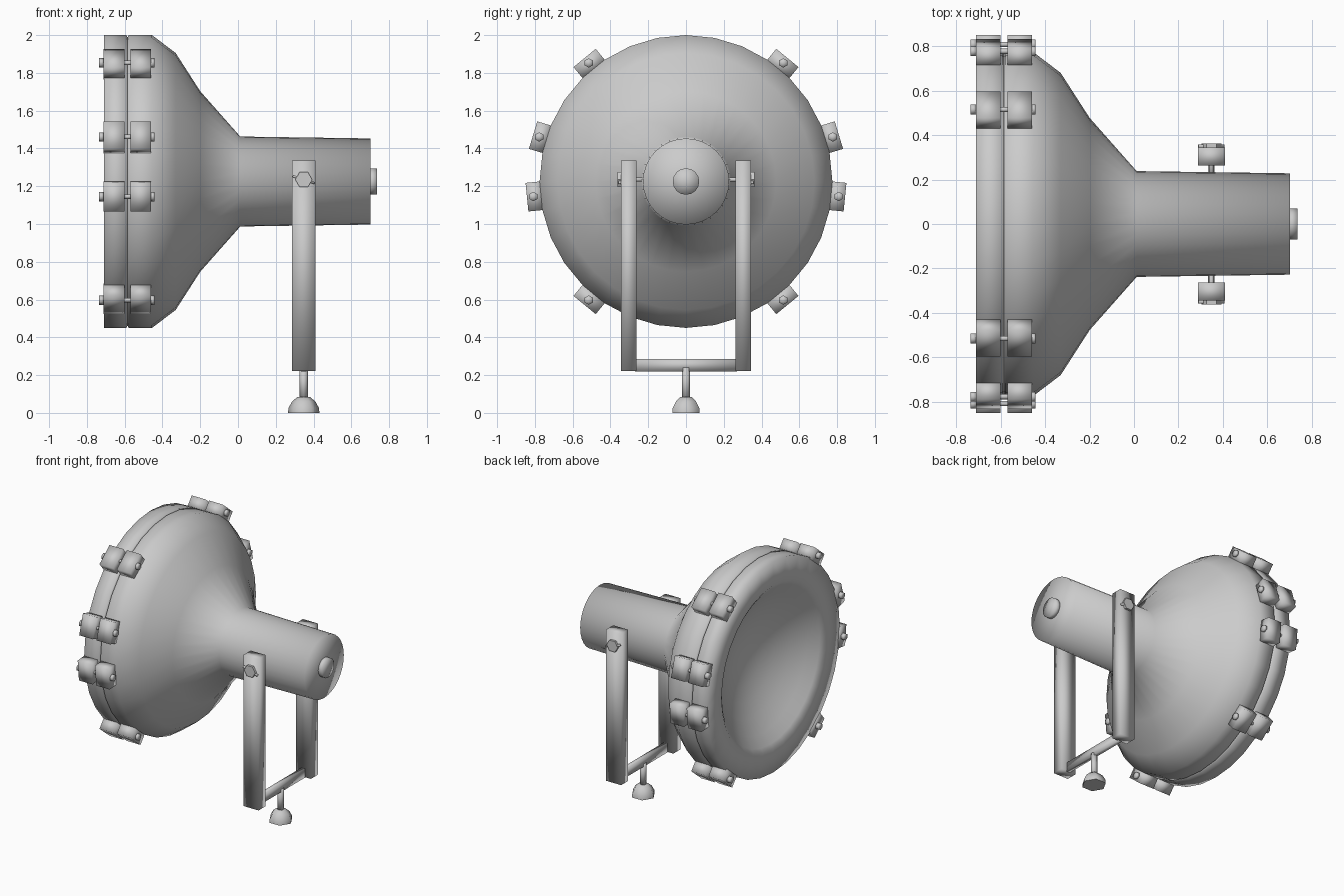
import bpy, bmesh, math
from mathutils import Matrix, Vector

if "Cube" in bpy.data.objects:
    bpy.data.objects.remove(bpy.data.objects["Cube"])

CZ = 1.225   # height of the lamp axis
SX = 0.348   # x position of the stand


def finish(name, bm, angle=None):
    bmesh.ops.remove_doubles(bm, verts=bm.verts, dist=1e-5)
    bmesh.ops.recalc_face_normals(bm, faces=bm.faces)
    me = bpy.data.meshes.new(name)
    bm.to_mesh(me)
    bm.free()
    ob = bpy.data.objects.new(name, me)
    bpy.context.collection.objects.link(ob)
    if angle is None:
        me.shade_smooth()
    else:
        bpy.ops.object.select_all(action='DESELECT')
        ob.select_set(True)
        bpy.context.view_layer.objects.active = ob
        bpy.ops.object.shade_smooth_by_angle(angle=math.radians(angle))
    return ob


def lathe(name, profile, n, origin, axis='X', angle=None):
    """Spin (distance along axis, radius) points around an axis."""
    bm = bmesh.new()
    rings = []
    for a, r in profile:
        ring = []
        for i in range(n):
            t = 2 * math.pi * i / n
            c, s = r * math.cos(t), r * math.sin(t)
            p = {'X': (a, s, c), 'Y': (c, a, s), 'Z': (c, s, a)}[axis]
            ring.append(bm.verts.new(Vector(p) + Vector(origin)))
        rings.append(ring)
    for p, q in zip(rings, rings[1:]):
        for i in range(n):
            j = (i + 1) % n
            bm.faces.new((p[i], p[j], q[j], q[i]))
    return finish(name, bm, angle)


def rod(name, a0, a1, r, n, origin, axis):
    return lathe(name, [(a0, 0), (a0, r), (a1, r), (a1, 0)], n, origin, axis)


def box(name, size, matrix, angle=None):
    bm = bmesh.new()
    bmesh.ops.create_cube(bm, size=1, matrix=matrix @ Matrix.Diagonal((*size, 1)))
    return finish(name, bm, angle)


# One shell: ring front, concave reflector, groove, flared housing and neck
reflector = [(-0.69 + 0.24 * (1 - (r / 0.57) ** 2), r)
             for r in (0, 0.1, 0.2, 0.3, 0.4, 0.5, 0.57)]
lathe('housing', reflector +
      [(-0.71, 0.60), (-0.71, 0.775), (-0.592, 0.775), (-0.585, 0.762), (-0.578, 0.775),
       (-0.455, 0.775), (-0.33, 0.68), (-0.2, 0.478), (0.012, 0.238), (0.702, 0.228),
       (0.702, 0)], 32, (0, 0, CZ), angle=95)
rod('rear_knob', 0.69, 0.735, 0.07, 16, (0, 0, CZ), 'X')

# Clamp lugs in pairs on facets of the rim, each pair with a through bolt
for side in (1, -1):
    for facet in (4.5, 1.5, -0.5, -4.5):
        a = math.radians(facet * 11.25)
        if side < 0:
            a = math.pi - a
        rot = Matrix.Translation((0, 0, CZ)) @ Matrix.Rotation(a, 4, 'X')
        for x0, x1 in ((-0.711, -0.60), (-0.57, -0.46)):
            box('clamp_lug', (x1 - x0, 0.085, 0.152),
                rot @ Matrix.Translation(((x0 + x1) / 2, 0.8035, 0)))
        o = (0, 0.812 * math.cos(a), CZ + 0.812 * math.sin(a))
        rod('clamp_bolt', -0.72, -0.45, 0.012, 8, o, 'X')
        rod('bolt_head', -0.735, -0.711, 0.025, 6, o, 'X')
        rod('bolt_nut', -0.461, -0.443, 0.025, 6, o, 'X')

# Yoke arms, pivots and hex bolts
for s in (1, -1):
    box('yoke_arm', (0.122, 0.082, 1.113), Matrix.Translation((SX, s * 0.304, 0.7785)))
    o = (SX, 0, 1.235)
    rod('pivot_pin', s * 0.2, s * 0.35, 0.011, 8, o, 'Y')
    lathe('pivot_hex_bolt', [(s * 0.34, 0), (s * 0.34, 0.045), (s * 0.362, 0.045),
                             (s * 0.362, 0)], 6, o, 'Y', 30)
    box('pivot_wing', (0.122, 0.016, 0.012),
        Matrix.Translation((SX, s * 0.35, 1.235)) @ Matrix.Rotation(math.radians(18), 4, 'Y'))

# Thin crossbar, stem and foot
box('yoke_crossbar', (0.03, 0.54, 0.065), Matrix.Translation((SX, 0, 0.2525)))
rod('stem', 0.07, 0.24, 0.022, 8, (SX, 0, 0), 'Z')
lathe('foot', [(0, 0), (0, 0.083), (0.025, 0.081), (0.06, 0.062), (0.083, 0.035), (0.09, 0)],
      6, (SX, 0, 0), 'Z', 65)
